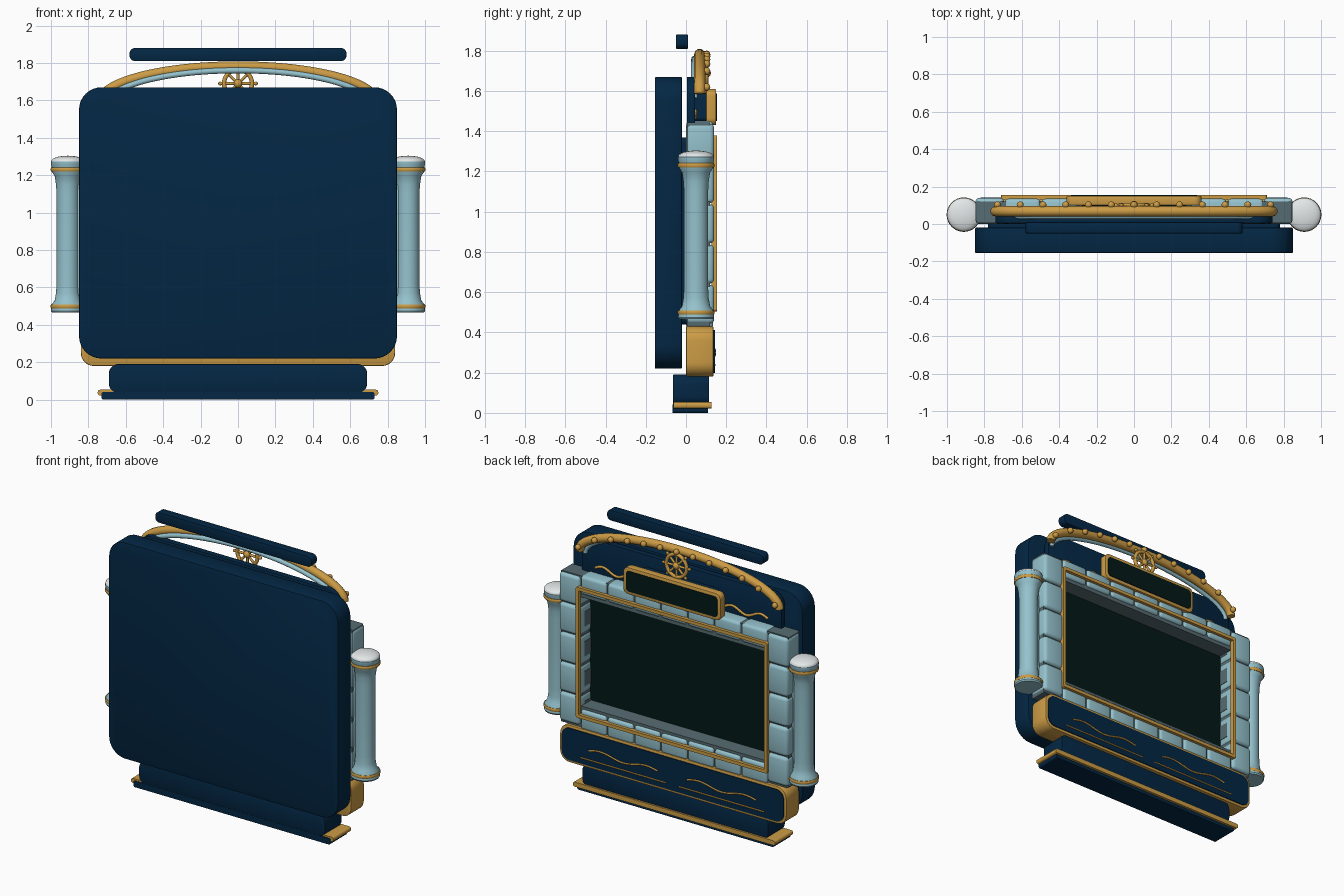
import bpy, bmesh, math
from mathutils import Matrix

if "Cube" in bpy.data.objects:
    bpy.data.objects.remove(bpy.data.objects["Cube"])

def material(name, r, g, b):
    m = bpy.data.materials.new(name)
    m.diffuse_color = (r, g, b, 1)
    m.use_nodes = True
    m.node_tree.nodes["Principled BSDF"].inputs["Base Color"].default_value = m.diffuse_color
    return m

NAVY = material("deep navy", 0.001, 0.02, 0.058)
GOLD = material("warm gold", 0.6, 0.33, 0.06)
BLUE = material("pale blue", 0.3, 0.54, 0.61)
WHITE = material("pearl white", 0.78, 0.81, 0.81)
DARK = material("dark glass", 0.001, 0.0085, 0.009)
SLATE = material("slate grey", 0.095, 0.15, 0.17)

def finish(name, bm, mat, smooth=True):
    bmesh.ops.recalc_face_normals(bm, faces=bm.faces[:])
    me = bpy.data.meshes.new(name)
    bm.to_mesh(me)
    bm.free()
    me.materials.append(mat)
    ob = bpy.data.objects.new(name, me)
    bpy.context.collection.objects.link(ob)
    if smooth:
        bpy.ops.object.select_all(action='DESELECT')
        ob.select_set(True)
        bpy.context.view_layer.objects.active = ob
        bpy.ops.object.shade_smooth_by_angle(angle=math.radians(35))
    return ob

def outline(x0, x1, z0, z1, r, n=8):
    """Rounded rectangle in the xz plane."""
    pts = []
    for k, (cx, cz) in enumerate(((x1-r, z1-r), (x0+r, z1-r), (x0+r, z0+r), (x1-r, z0+r))):
        for i in range(n+1):
            a = math.pi/2*(k+i/n)
            pts.append((cx+r*math.cos(a), cz+r*math.sin(a)))
    return pts

def slab(name, x0, x1, y0, y1, z0, z1, r, mat, bevel=0.0):
    bm = bmesh.new()
    f = bm.faces.new([bm.verts.new((x, y0, z)) for x, z in outline(x0, x1, z0, z1, r)])
    ext = bmesh.ops.extrude_face_region(bm, geom=[f])
    bmesh.ops.translate(bm, vec=(0, y1-y0, 0),
                        verts=[v for v in ext['geom'] if isinstance(v, bmesh.types.BMVert)])
    if bevel:
        rim = [e for e in bm.edges if abs(e.verts[0].co.y-e.verts[1].co.y) < 1e-6]
        bmesh.ops.bevel(bm, geom=rim, offset=bevel, segments=2, profile=0.5, affect='EDGES')
    return finish(name, bm, mat)

def ring(name, x0, x1, y0, y1, z0, z1, r, w, mat):
    """Hollow rounded frame of width w."""
    bm = bmesh.new()
    loops = []
    for d, y in ((0, y0), (0, y1), (w, y1), (w, y0)):
        loops.append([bm.verts.new((x, y, z)) for x, z in
                      outline(x0+d, x1-d, z0+d, z1-d, max(r-d, 0.004))])
    n = len(loops[0])
    for k in range(4):
        a, b = loops[k], loops[(k+1) % 4]
        for i in range(n):
            bm.faces.new((a[i], a[(i+1) % n], b[(i+1) % n], b[i]))
    return finish(name, bm, mat)

def block(name, x0, x1, y0, y1, z0, z1, mat, bevel):
    bm = bmesh.new()
    bmesh.ops.create_cube(bm, size=1)
    for v in bm.verts:
        v.co = ((x0+x1)/2+v.co.x*(x1-x0), (y0+y1)/2+v.co.y*(y1-y0), (z0+z1)/2+v.co.z*(z1-z0))
    if bevel:
        bmesh.ops.bevel(bm, geom=bm.edges[:], offset=bevel, segments=3, profile=0.5, affect='EDGES')
    return finish(name, bm, mat)

def tube(name, pts, radius, mat, cyclic=False, res=3):
    cu = bpy.data.curves.new(name, 'CURVE')
    cu.dimensions = '3D'
    cu.bevel_depth = radius
    cu.bevel_resolution = res
    cu.use_fill_caps = True
    sp = cu.splines.new('POLY')
    sp.points.add(len(pts)-1)
    for p, c in zip(sp.points, pts):
        p.co = (*c, 1)
    sp.use_cyclic_u = cyclic
    cu.materials.append(mat)
    ob = bpy.data.objects.new(name, cu)
    bpy.context.collection.objects.link(ob)

def lathe(name, x, y, profile, mat, n=32):
    bm = bmesh.new()
    vs = [bm.verts.new((r, 0, z)) for r, z in profile]
    es = [bm.edges.new(p) for p in zip(vs, vs[1:])]
    bmesh.ops.spin(bm, geom=vs+es, cent=(0, 0, 0), axis=(0, 0, 1), angle=2*math.pi, steps=n)
    bmesh.ops.remove_doubles(bm, verts=bm.verts[:], dist=1e-5)
    bmesh.ops.translate(bm, vec=(x, y, 0), verts=bm.verts[:])
    return finish(name, bm, mat)

def ball(name, x, y, z, r, mat):
    bm = bmesh.new()
    bmesh.ops.create_uvsphere(bm, u_segments=12, v_segments=8, radius=r,
                              matrix=Matrix.Translation((x, y, z)))
    return finish(name, bm, mat)

def wave(name, x0, x1, y, z, amp, cycles, rad):
    pts = [(x0+(x1-x0)*i/40, y, z+amp*math.sin(2*math.pi*cycles*i/40)) for i in range(41)]
    tube(name, pts, rad, GOLD, res=1)

# Large rear housing and backing
slab("rear_housing", -0.85, 0.85, -0.155, -0.02, 0.22, 1.67, 0.12, NAVY, 0.006)
slab("screen_backing", -0.78, 0.78, -0.02, 0.004, 0.44, 1.37, 0.03, NAVY)
slab("top_bar", -0.58, 0.58, -0.05, 0.01, 1.81, 1.88, 0.03, NAVY, 0.004)

# Plinth and foot
slab("plinth", -0.69, 0.69, -0.065, 0.115, 0.035, 0.19, 0.05, NAVY, 0.005)
slab("foot", -0.73, 0.73, -0.066, 0.11, 0.0, 0.042, 0.012, NAVY)
slab("foot_gold_trim", -0.75, 0.75, -0.062, 0.127, 0.022, 0.053, 0.013, GOLD)

# Lower control panel with inlay
slab("control_panel", -0.84, 0.84, 0.0, 0.137, 0.18, 0.43, 0.07, GOLD, 0.006)
slab("control_panel_inlay", -0.822, 0.822, 0.13, 0.143, 0.198, 0.412, 0.055, NAVY)
for s in (-1, 1):
    wave("panel_wave", s*0.11, s*0.62, 0.143, 0.3, 0.014, 1.5, 0.006)
    tube("panel_line", [(s*0.05, 0.143, 0.238), (s*0.68, 0.143, 0.238)], 0.005, GOLD, res=1)

# Screen, mortar behind the blocks, exposed liner and gold frame
block("screen", -0.7, 0.7, 0.0, 0.016, 0.5, 1.39, DARK, 0)
ring("mortar_frame", -0.843, 0.843, 0.006, 0.12, 0.43, 1.444, 0.006, 0.142, SLATE)
for s in (-1, 1):
    for i in range(5):
        z = 0.49+0.2*i
        a, b = sorted((s*0.692, s*0.72))
        block("side_liner_patch", a, b, 0.01, 0.085, max(z, 0.53), min(z+0.1, 1.35), SLATE, 0)
for i in range(7):
    x = -0.645+i*1.39/7
    for z in (0.525, 1.321):
        block("row_liner_patch", x, x+0.1, 0.01, 0.085, z, z+0.034, SLATE, 0)
ring("screen_gold_frame", -0.71, 0.71, 0.128, 0.155, 0.505, 1.38, 0.012, 0.022, GOLD)

# Stone surround: side columns of five blocks, top and bottom rows of seven
for s in (-1, 1):
    for i in range(5):
        z = 0.44+0.2*i
        a, b = sorted((s*0.695, s*0.848))
        block("side_block", a, b, 0.0, 0.14, z+0.003, z+0.197, BLUE, 0.022)
for i in range(7):
    x = -0.695+i*1.39/7
    w = 1.39/7
    block("top_block", x+0.003, x+w-0.003, 0.0, 0.135, 1.325, 1.45, BLUE, 0.02)
    block("bottom_block", x+0.003, x+w-0.003, 0.0, 0.135, 0.42, 0.555, BLUE, 0.02)

# Upper board and name plate
slab("upper_board", -0.74, 0.74, 0.004, 0.045, 1.36, 1.67, 0.09, NAVY, 0.004)
slab("name_plate", -0.36, 0.36, 0.1, 0.15, 1.43, 1.61, 0.035, GOLD, 0.005)
slab("name_plate_inlay", -0.338, 0.338, 0.145, 0.154, 1.452, 1.588, 0.022, DARK)
slab("name_plate_mount", -0.28, 0.28, 0.04, 0.105, 1.45, 1.59, 0.02, NAVY)
for s in (-1, 1):
    wave("board_wave", s*0.32, s*0.64, 0.046, 1.485, 0.018, 1.5, 0.009)

# Arched rails with beads
def arch(a, b, z0, y, n=48):
    return [(a*math.cos(math.pi*i/n), y, z0+b*math.sin(math.pi*i/n)) for i in range(n+1)]

tube("gold_arch", arch(0.74, 0.195, 1.587, 0.068), 0.028, GOLD)
tube("blue_arch", arch(0.715, 0.195, 1.565, 0.042), 0.016, BLUE)
for i in range(13):
    x = -0.73+1.46*i/12
    z = 1.587+0.195*math.sqrt(1-(x/0.74)**2)
    ball("arch_bead", x, 0.102, z, 0.019, GOLD)

# Ship wheel
CZ, CY = 1.69, 0.1
def polar(r, a):
    return (r*math.cos(a), CY, CZ+r*math.sin(a))
tube("wheel_rim", [polar(0.075, 2*math.pi*i/32) for i in range(32)], 0.012, GOLD, cyclic=True)
for i in range(8):
    a = math.pi*i/4
    tube("wheel_spoke", [polar(0.0, a), polar(0.098, a)], 0.008, GOLD)
    ball("wheel_handle", *polar(0.096, a), 0.01, GOLD)
ball("wheel_hub", 0, CY, CZ, 0.024, GOLD)

# Side columns
for s in (-1, 1):
    x, y = s*0.91, 0.05
    lathe("column_shaft", x, y, [(0, 0.466), (0.085, 0.466), (0.09, 0.475), (0.088, 0.49), (0.086, 0.51),
          (0.07, 0.53), (0.063, 0.57), (0.06, 0.62), (0.06, 1.1), (0.063, 1.15), (0.07, 1.195),
          (0.086, 1.22), (0.086, 1.245), (0.09, 1.255), (0.09, 1.272), (0.084, 1.28), (0, 1.28)], BLUE)
    for z in (0.488, 1.22):
        lathe("column_gold_ring", x, y, [(0.08, z), (0.089, z), (0.092, z+0.006), (0.092, z+0.015),
              (0.089, z+0.021), (0.08, z+0.021)], GOLD)
    lathe("column_dome", x, y, [(0.089, 1.272)] + [(0.089*math.cos(t*math.pi/16),
          1.275+0.029*math.sin(t*math.pi/16)) for t in range(1, 8)] + [(0, 1.304)], WHITE)
    # bracket joining column to surround
    a, b = sorted((s*0.83, s*0.9))
    block("column_bracket", a, b, 0.02, 0.08, 0.55, 1.15, BLUE, 0.008)
